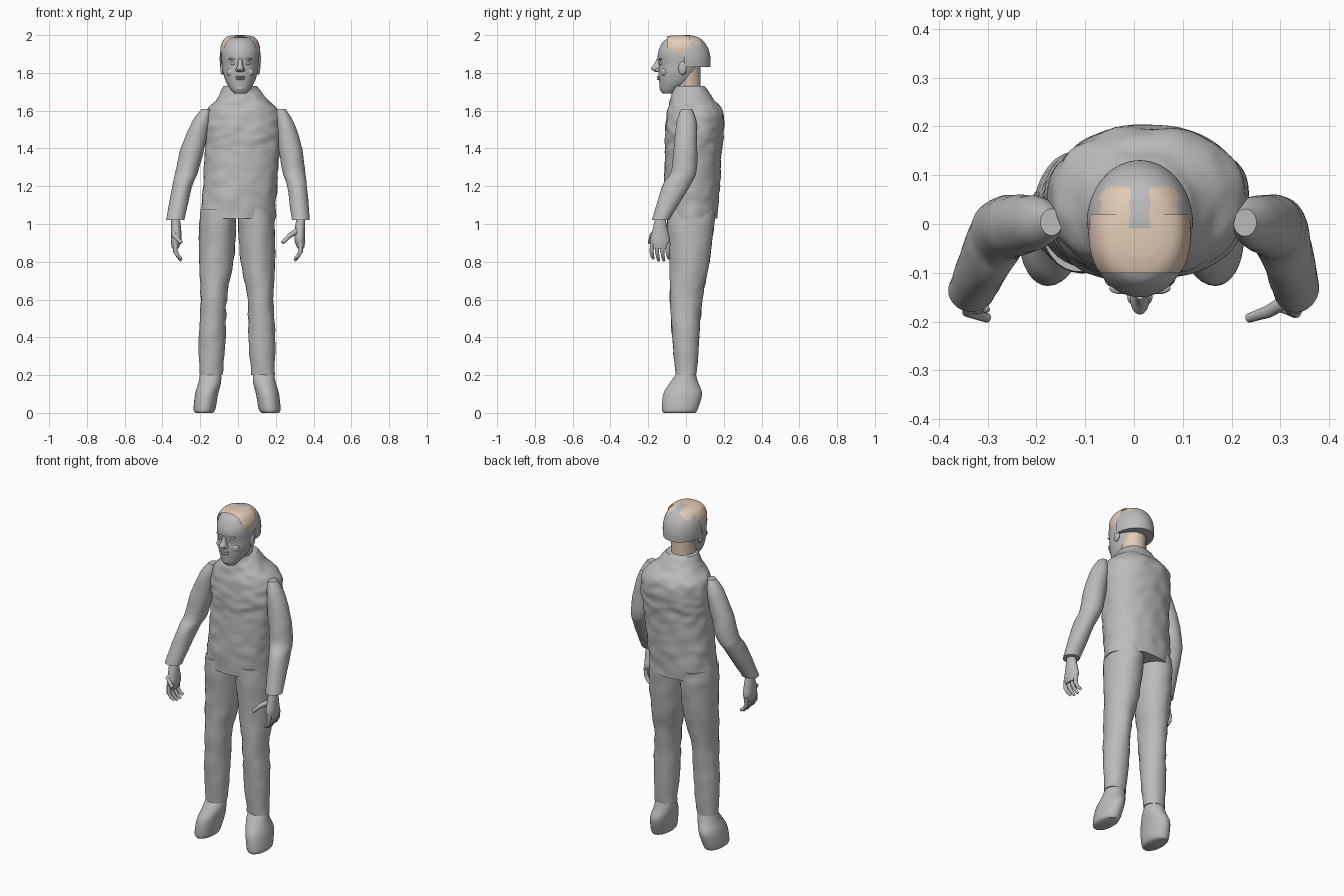
import bpy
import bmesh
import math
from mathutils import Vector, noise

if "Cube" in bpy.data.objects:
    bpy.data.objects.remove(bpy.data.objects["Cube"], do_unlink=True)

MID = 0.012  # centre line of the head


def material(name, colour):
    mat = bpy.data.materials.new(name)
    mat.use_nodes = True
    mat.diffuse_color = colour
    mat.node_tree.nodes["Principled BSDF"].inputs["Base Color"].default_value = colour
    return mat


grey = material("plain grey", (0.5, 0.5, 0.5, 1))
beige = material("warm beige", (0.76, 0.6, 0.47, 1))


def finish(name, bm, angle=50):
    mesh = bpy.data.meshes.new(name)
    bm.to_mesh(mesh)
    bm.free()
    obj = bpy.data.objects.new(name, mesh)
    bpy.context.collection.objects.link(obj)
    mesh.materials.append(grey)
    mesh.materials.append(beige)
    bpy.ops.object.select_all(action="DESELECT")
    obj.select_set(True)
    bpy.context.view_layer.objects.active = obj
    bpy.ops.object.shade_smooth_by_angle(angle=math.radians(angle))
    return obj


def refine(rings, steps):
    """Smoothly interpolate extra rings between the given ones."""
    out = []
    last = len(rings) - 1
    for i in range(last):
        before, a, b, after = (rings[max(i - 1, 0)], rings[i],
                               rings[i + 1], rings[min(i + 2, last)])
        for s in range(steps):
            t = s / steps
            out.append([q + 0.5 * t * (r - p + t * (2 * p - 5 * q + 4 * r - w
                        + t * (3 * (q - r) + w - p)))
                        for p, q, r, w in zip(before, a, b, after)])
    return out + [list(rings[last])]


def loft(name, rings, sides=32, steps=5, power=2.0, bump=0.0, paint=None, cuts=()):
    """Skin rings given as left, right, front, back and height."""
    bm = bmesh.new()
    rows = []
    for x0, x1, y0, y1, z in refine(rings, steps):
        row = []
        for k in range(sides):
            a = math.tau * k / sides
            c, s = math.cos(a), math.sin(a)
            c = math.copysign(abs(c) ** (2 / power), c)
            s = math.copysign(abs(s) ** (2 / power), s)
            p = Vector(((x0 + x1 + (x1 - x0) * c) / 2,
                        (y0 + y1 + (y1 - y0) * s) / 2, z))
            if bump:
                d = bump * noise.noise(Vector((p.x * 16, p.y * 16, z * 24)))
                p += Vector((c, s, 0)) * d
            row.append(bm.verts.new(p))
        rows.append(row)
    for low, high in zip(rows, rows[1:]):
        for k in range(sides):
            n = (k + 1) % sides
            bm.faces.new((low[k], low[n], high[n], high[k]))
    bm.faces.new(rows[0])
    bm.faces.new(rows[-1])
    bmesh.ops.recalc_face_normals(bm, faces=bm.faces)
    for co, direction in cuts:
        geom = bm.verts[:] + bm.edges[:] + bm.faces[:]
        bmesh.ops.bisect_plane(bm, geom=geom, plane_co=co, plane_no=direction,
                               clear_outer=True)
    if paint:
        for f in bm.faces:
            f.material_index = int(paint(f.calc_center_median()))
    return finish(name, bm)


def ball(name, centre, size):
    bm = bmesh.new()
    bmesh.ops.create_uvsphere(bm, u_segments=16, v_segments=10, radius=1)
    bmesh.ops.scale(bm, vec=size, verts=bm.verts)
    bmesh.ops.translate(bm, vec=centre, verts=bm.verts)
    return finish(name, bm)


def tube(name, points, radius):
    """Tapered finger along a short path."""
    curve = bpy.data.curves.new(name, "CURVE")
    curve.dimensions = "3D"
    curve.bevel_depth = radius
    curve.bevel_resolution = 3
    curve.use_fill_caps = True
    spline = curve.splines.new("POLY")
    spline.points.add(len(points) - 1)
    for i, (pt, co) in enumerate(zip(spline.points, points)):
        pt.co = (*co, 1)
        pt.radius = 1 - 0.4 * i / (len(points) - 1)
    spline.use_smooth = True
    curve.materials.append(grey)
    obj = bpy.data.objects.new(name, curve)
    bpy.context.collection.objects.link(obj)


def flip(rings, shift):
    """Carry rings over to the right side, with a height-dependent offset."""
    return [(shift(r[4]) - r[1], shift(r[4]) - r[0], *r[2:]) for r in rings]


# Torso
loft("torso", [(-.2, .197, -.11, .165, 1.03), (-.185, .205, -.115, .178, 1.2),
               (-.175, .225, -.11, .19, 1.4), (-.18, .235, -.11, .2, 1.5),
               (-.165, .215, -.1, .195, 1.6), (-.115, .155, -.085, .15, 1.66),
               (-.075, .1, -.065, .1, 1.73)],
     sides=64, steps=9, power=2.2, bump=.008)

# Limbs, given for the left side
leg = [(.07, .195, -.055, .055, .2), (.055, .197, -.072, .07, .4),
       (.05, .188, -.085, .085, .6), (.015, .195, -.085, .125, .8),
       (0, .195, -.1, .15, 1), (.01, .185, -.1, .15, 1.08)]
shoe = [(.125, .215, -.118, .05, 0), (.11, .225, -.127, .062, .02),
        (.095, .217, -.12, .085, .1), (.08, .2, -.085, .065, .16),
        (.08, .19, -.05, .05, .21), (.09, .18, -.04, .04, .25)]
arm = [(.285, .38, -.18, -.09, 1.02), (.26, .365, -.125, .02, 1.2),
       (.235, .355, -.08, .055, 1.28), (.215, .34, -.065, .06, 1.4),
       (.2, .295, -.05, .055, 1.54), (.205, .25, -.025, .03, 1.61)]
palm = [(.315, .35, -.175, -.1, .87), (.3, .355, -.19, -.085, .91),
        (.3, .355, -.18, -.095, .96), (.31, .355, -.16, -.11, 1.04)]


def leg_shift(z):
    return -.01


def arm_shift(z):
    return .1 * max(z - 1.03, 0)


for part, rings, shift, bump in (("leg", leg, leg_shift, .006),
                                 ("shoe", shoe, leg_shift, 0),
                                 ("arm", arm, arm_shift, .003),
                                 ("palm", palm, arm_shift, 0)):
    loft("left_" + part, rings, bump=bump)
    loft("right_" + part, flip(rings, shift), bump=bump)

# Fingers and thumbs
for side, sign, reach in (("left", 1, .235), ("right", -1, .3)):
    for i in range(4):
        y = -.178 + .028 * i
        drop = .012 * abs(i - 1.5)
        tube(f"{side}_finger_{i}", [(sign * .332, y, .9), (sign * .332, y - .004, .855),
                                    (sign * .318, y, .83), (sign * .3, y + .005, .8 + drop)], .013)
    tube(side + "_thumb", [(sign * .325, -.15, .97), (sign * (reach + .04), -.18, .94),
                           (sign * reach, -.193, .9)], .016)

# Neck, beige at the nape
loft("neck", [(-.06, .084, -.075, .08, 1.66), (-.055, .079, -.075, .076, 1.74),
              (-.065, .089, -.08, .078, 1.86)],
     paint=lambda c: c.y > 0)

# Head and face
loft("head", [(-.02, .044, -.122, -.06, 1.69), (-.038, .062, -.136, -.03, 1.71),
              (-.063, .087, -.142, .03, 1.75), (-.079, .103, -.146, .06, 1.8),
              (-.084, .108, -.144, .075, 1.84), (-.088, .112, -.15, .08, 1.89),
              (-.086, .11, -.14, .08, 1.93), (-.066, .09, -.117, .07, 1.97),
              (-.038, .062, -.08, .04, 1.988)], sides=48)
loft("nose", [(MID - .01, MID + .01, -.155, -.12, 1.875), (MID - .014, MID + .014, -.17, -.12, 1.845),
              (MID - .02, MID + .02, -.186, -.12, 1.822), (MID - .016, MID + .016, -.165, -.12, 1.806)],
     sides=16)
for side, sign in (("left", 1), ("right", -1)):
    ball(side + "_brow", (MID + sign * .037, -.132, 1.873), (.026, .012, .007))
    ball(side + "_eye", (MID + sign * .037, -.13, 1.848), (.016, .01, .008))
    ball(side + "_nostril", (MID + sign * .016, -.15, 1.815), (.01, .014, .009))
    ball(side + "_cheek", (MID + sign * .045, -.112, 1.805), (.028, .02, .025))
    ball(side + "_ear", (MID + sign * .095, -.018, 1.825), (.011, .022, .036))
ball("upper_lip", (MID, -.142, 1.779), (.027, .012, .005))
ball("lower_lip", (MID, -.142, 1.768), (.023, .012, .006))
ball("chin", (MID, -.122, 1.72), (.028, .018, .02))

# Beige hair over the crown and temples
loft("crown_hair", [(-.086, .11, -.13, .1, 1.87), (-.093, .117, -.14, .1, 1.93),
                    (-.08, .104, -.128, .09, 1.97), (-.06, .084, -.104, .06, 1.99),
                    (-.03, .054, -.07, .03, 1.999)],
     sides=64, power=2.2, paint=lambda c: True,
     cuts=[((0, -.1, 0), (0, -1, 0)), ((0, .02, 0), (0, 1, 0)),
           ((0, -.1, 1.92), (0, -.4, -1))])

# Grey shell on the back of the head, with beige locks running onto it
loft("back_shell", [(-.094, .118, -.13, .13, 1.83), (-.097, .121, -.13, .13, 1.88),
                    (-.09, .114, -.117, .117, 1.93), (-.07, .094, -.09, .09, 1.97),
                    (-.045, .069, -.06, .06, 1.99), (-.01, .034, -.02, .02, 2)],
     sides=64, cuts=[((0, -.008, 0), (0, -1, 0))],
     paint=lambda c: c.z > 1.95 and c.y < .075 and .02 < abs(c.x - MID) < .08)
